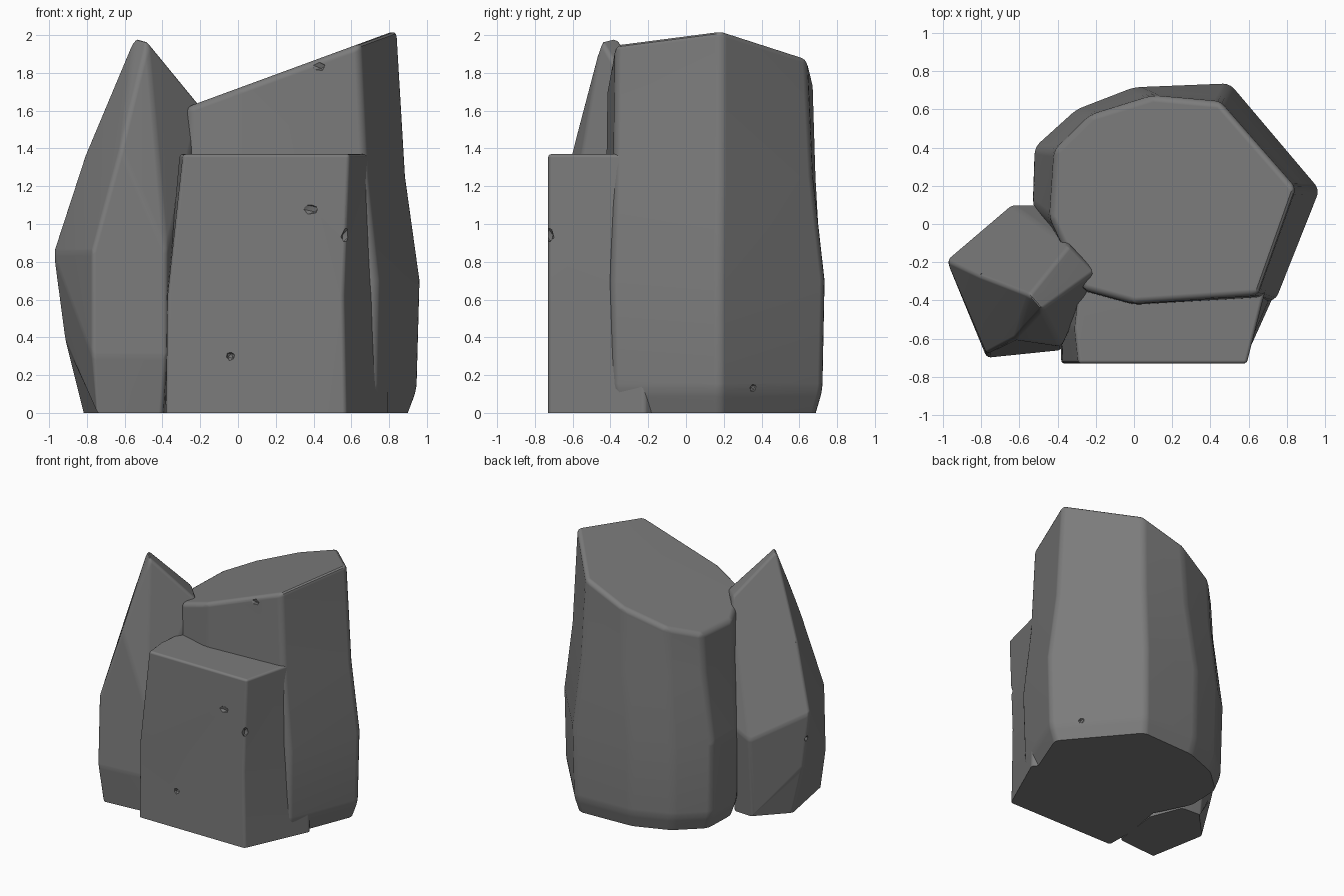
import bpy
import bmesh
import math
from mathutils import Vector

cube = bpy.data.objects.get("Cube")
if cube:
    bpy.data.objects.remove(cube, do_unlink=True)

stone = bpy.data.materials.new("dark grey stone")
stone.use_nodes = True
colour = (0.2, 0.2, 0.2, 1)
stone.diffuse_color = colour
bsdf = stone.node_tree.nodes["Principled BSDF"]
bsdf.inputs["Base Color"].default_value = colour
bsdf.inputs["Roughness"].default_value = 0.9


def loft(rings):
    """Closed solid through matching rings of 3D points."""
    bm = bmesh.new()
    loops = [[bm.verts.new(p) for p in ring] for ring in rings]
    n = len(loops[0])
    for a, b in zip(loops, loops[1:]):
        for i in range(n):
            j = (i + 1) % n
            bm.faces.new((a[i], a[j], b[j], b[i]))
    bm.faces.new(loops[0][::-1])
    bm.faces.new(loops[-1])
    return bm


def hull(points):
    """Faceted convex solid around a few corner points."""
    bm = bmesh.new()
    for p in points:
        bm.verts.new(p)
    bmesh.ops.convex_hull(bm, input=bm.verts[:])
    bmesh.ops.dissolve_limit(bm, angle_limit=math.radians(5),
                             verts=bm.verts[:], edges=bm.edges[:])
    return bm


def soften(bm, width, min_angle):
    """Round the worn edges, leaving the underside crisp."""
    bmesh.ops.recalc_face_normals(bm, faces=bm.faces[:])
    worn = [e for e in bm.edges if e.calc_face_angle(0) > math.radians(min_angle)
            and max(v.co.z for v in e.verts) > 0.01]
    bmesh.ops.bevel(bm, geom=worn, offset=width, segments=3, profile=0.5,
                    affect='EDGES', clamp_overlap=True)


def chip(at, size, tilt):
    """Flattened pebble used to knock a chip out of a rock."""
    bpy.ops.mesh.primitive_ico_sphere_add(subdivisions=1, radius=1, location=at,
                                          rotation=(tilt, tilt * 0.6, tilt))
    cutter = bpy.context.object
    cutter.scale = size
    cutter.hide_render = True
    return cutter


def finish(name, bm, chips):
    mesh = bpy.data.meshes.new(name)
    bm.to_mesh(mesh)
    bm.free()
    mesh.materials.append(stone)
    obj = bpy.data.objects.new(name, mesh)
    bpy.context.collection.objects.link(obj)
    for at, size, tilt in chips:
        cutter = chip(at, size, tilt)
        mod = obj.modifiers.new("chip", 'BOOLEAN')
        mod.operation = 'DIFFERENCE'
        mod.solver = 'EXACT'
        mod.object = cutter
        bpy.context.view_layer.objects.active = obj
        bpy.ops.object.modifier_apply(modifier=mod.name)
        bpy.data.objects.remove(cutter, do_unlink=True)
    bpy.ops.object.select_all(action='DESELECT')
    obj.select_set(True)
    bpy.context.view_layer.objects.active = obj
    bpy.ops.object.shade_smooth_by_angle(angle=math.radians(32))
    weighted = obj.modifiers.new("even shading", 'WEIGHTED_NORMAL')
    weighted.keep_sharp = True
    return obj


PIT = (0.025, 0.025, 0.025)
NICK = (0.05, 0.02, 0.03)

# Main rock: bulging many-sided column with a slanted top
belly = [(.97, .18), (.74, -.40), (0, -.44), (-.30, -.36), (-.53, .1),
         (-.52, .4), (-.3, .6), (0, .715), (.5, .735)]
crown = [(.83, .19), (.63, -.37), (0, -.41), (-.25, -.34), (-.40, 0),
         (-.37, .38), (-.2, .56), (.13, .66), (.44, .62)]


def ring(z, blend, size):
    centre = Vector((.2, .15))
    flat = [centre + (Vector(a).lerp(Vector(b), blend) - centre) * size
            for a, b in zip(belly, crown)]
    return [(p.x, p.y, z) for p in flat]


bm = loft([ring(0, 0, .92), ring(.12, 0, .98), ring(.7, 0, 1),
           ring(1.25, .55, 1), ring(2.3, 1, 1)])
slope = Vector((-.367, 0, 1))
bmesh.ops.bisect_plane(bm, geom=bm.verts[:] + bm.edges[:] + bm.faces[:],
                       plane_co=(-.2, 0, 1.645), plane_no=slope, clear_outer=True)
bmesh.ops.holes_fill(bm, edges=[e for e in bm.edges if e.is_boundary])
soften(bm, .035, 9)
finish("main_rock", bm, [
    ((.78, -.13, 1.76), PIT, .3), ((.28, -.43, 1.5), NICK, .2),
    ((.42, -.40, 1.84), NICK, .5), ((.90, .2, 1.6), (.03, .05, .05), .8),
    ((.71, .57, .6), (.04, .03, .07), .4), ((.81, .36, .13), PIT, .2),
    ((-.46, .47, 1.1), NICK, .6), ((.2, .74, .12), PIT, .1)])

# Front block: lower flat-topped slab leaning on the main rock
base = [(-.38, -.73), (.57, -.73), (.80, -.22), (.6, 0), (-.3, 0), (-.385, -.5)]
top = [(-.29, -.73), (.59, -.73), (.70, -.29), (.6, 0), (-.25, 0), (-.31, -.55)]
bm = loft([[(x, y, 0) for x, y in base],
           [(x * .98, y, .62) for x, y in base],
           [(x, y, 1.37) for x, y in top]])
soften(bm, .018, 9)
finish("front_block", bm, [
    ((.38, -.735, 1.08), NICK, .3), ((-.04, -.735, .3), PIT, .2),
    ((.58, -.73, .95), (.03, .03, .06), .5)])

# Spire: leaning faceted shard with a pointed top
bm = hull([
    (-.82, -.2, 0), (-.75, -.66, 0), (-.40, -.63, 0), (-.3, -.25, 0),
    (-.45, .02, 0), (-.62, .03, 0),
    (-.92, -.19, .4), (-.77, -.70, .3), (-.38, -.66, .3),
    (-.98, -.19, .85), (-.77, -.68, .85), (-.38, -.64, .85), (-.24, -.3, .85),
    (-.64, .10, .65), (-.44, .10, .75),
    (-.81, -.27, 1.37), (-.62, -.60, 1.4), (-.42, -.56, 1.35),
    (-.55, -.37, 1.99), (-.48, -.45, 1.97),
    (-.20, -.25, 1.63), (-.34, -.11, 1.66)])
soften(bm, .02, 8)
finish("spire", bm, [
    ((-.83, -.27, 1.38), NICK, .4), ((-.97, -.2, .64), NICK, .3),
    ((-.55, -.70, .6), PIT, .2), ((-.5, .11, .3), PIT, .5)])
